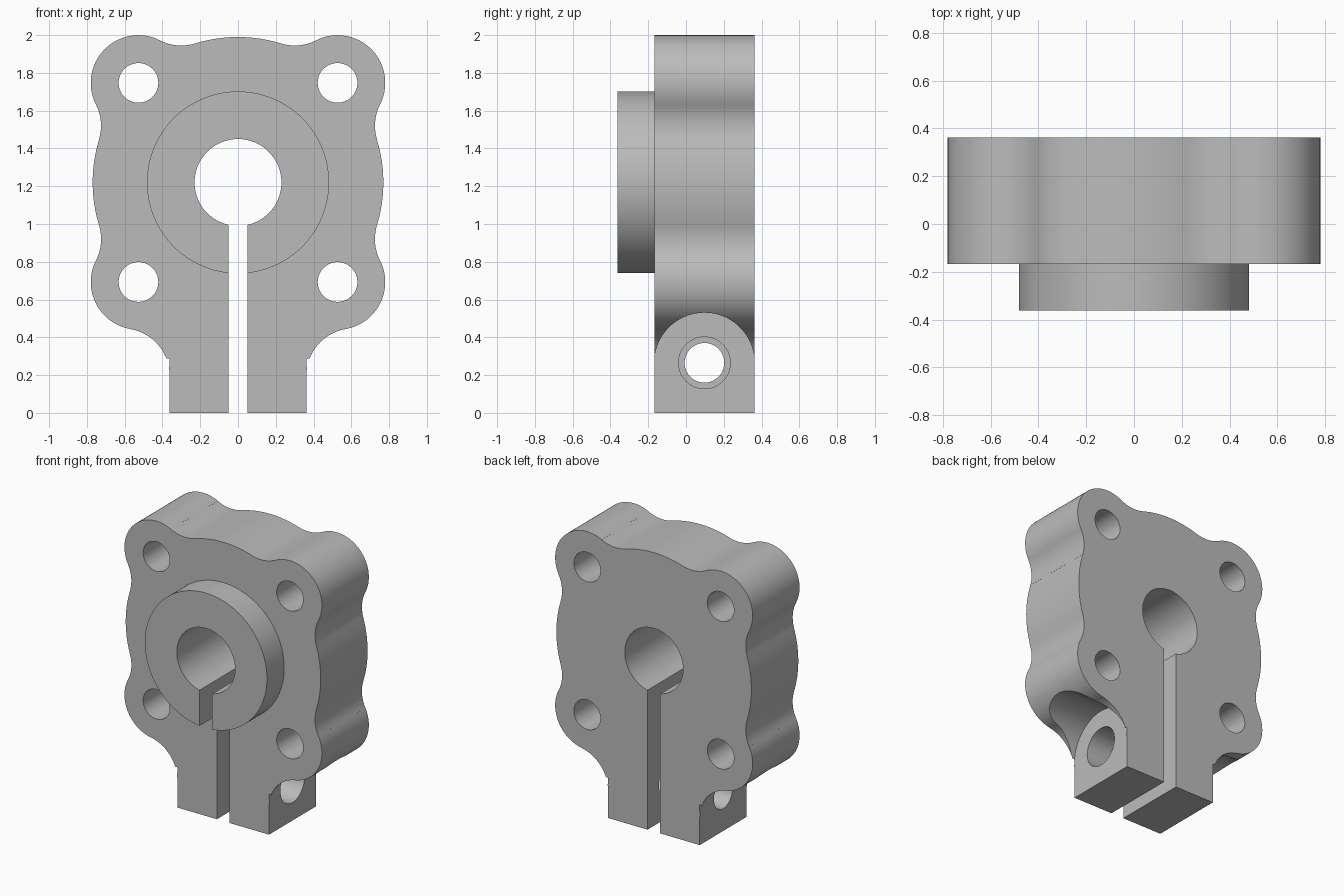
import bpy, bmesh, math
from mathutils import Vector, Matrix

if "Cube" in bpy.data.objects:
    bpy.data.objects.remove(bpy.data.objects["Cube"])

AXIS_Z = 1.22            # height of the bore axis
FRONT, BACK = -0.167, 0.362
BOSS_FRONT = -0.362
BORE, SLIT, DISK, LOBE, FILLET = 0.23, 0.05, 0.77, 0.253, 0.25
PITCH = 0.527            # bolt offset from the bore axis
FOOT = 0.362             # half width of the clamp foot
PINCH_Y, PINCH_Z = (FRONT + BACK) / 2, 0.265

metal = bpy.data.materials.new("grey metal")
metal.use_nodes = True
GREY = (0.5, 0.5, 0.5, 1)
metal.diffuse_color = GREY
metal.node_tree.nodes["Principled BSDF"].inputs["Base Color"].default_value = GREY


def arc(centre, start, end):
    """Points on the shorter arc from start to end around centre."""
    a, b = start - centre, end - centre
    a0 = math.atan2(a.y, a.x)
    sweep = (math.atan2(b.y, b.x) - a0 + math.pi) % (2 * math.pi) - math.pi
    n = max(6, int(abs(sweep) / math.radians(4)))
    return [centre + a.length * Vector((math.cos(a0 + sweep * i / n),
                                        math.sin(a0 + sweep * i / n)))
            for i in range(n + 1)]


def add_points(path, points):
    for p in points:
        if not path or (p - path[-1]).length > 1e-5:
            path.append(p)


def slit_point(radius):
    return Vector((SLIT, -math.sqrt(radius ** 2 - SLIT ** 2)))


def extrude_half(name, half, y0, y1):
    """Mirror a half profile into a closed loop and extrude it along y."""
    loop = half + [Vector((-p.x, p.y)) for p in reversed(half[1:-1])]
    bm = bmesh.new()
    face = bm.faces.new([bm.verts.new((p.x, y0, p.y + AXIS_Z)) for p in loop])
    new = bmesh.ops.extrude_face_region(bm, geom=[face])["geom"]
    bmesh.ops.translate(bm, vec=(0, y1 - y0, 0),
                        verts=[v for v in new if isinstance(v, bmesh.types.BMVert)])
    bmesh.ops.recalc_face_normals(bm, faces=bm.faces)
    return make_object(name, bm)


def make_object(name, bm):
    mesh = bpy.data.meshes.new(name)
    bm.to_mesh(mesh)
    bm.free()
    mesh.materials.append(metal)
    obj = bpy.data.objects.new(name, mesh)
    bpy.context.collection.objects.link(obj)
    return obj


def cut_cylinder(target, start, end, radius, segments=64):
    """Subtract a cylinder running between two points."""
    start, end = Vector(start), Vector(end)
    turn = (end - start).to_track_quat("Z", "Y").to_matrix().to_4x4()
    bm = bmesh.new()
    bmesh.ops.create_cone(bm, cap_ends=True, segments=segments, radius1=radius,
                          radius2=radius, depth=(end - start).length,
                          matrix=Matrix.Translation((start + end) / 2) @ turn)
    cutter = make_object("cutter", bm)
    cutter.hide_render = True
    mod = target.modifiers.new("cut", "BOOLEAN")
    mod.operation, mod.solver, mod.object = "DIFFERENCE", "EXACT", cutter
    bpy.context.view_layer.objects.active = target
    bpy.ops.object.modifier_apply(modifier=mod.name)
    bpy.data.objects.remove(cutter)


# Bore and slit edge shared by the plate and the boss
origin = Vector((0, 0))
bore_half = arc(origin, slit_point(BORE), Vector((0, BORE)))

# Plate outline: a disk and two lobes blended by tangent fillets
dip_x = 0.3
dip = math.sqrt((DISK + FILLET) ** 2 - dip_x ** 2)
foot_x = FOOT + FILLET
foot_z = -PITCH - math.sqrt((LOBE + FILLET) ** 2 - (foot_x - PITCH) ** 2)
chain = [(origin, DISK), (Vector((dip_x, dip)), FILLET),
         (Vector((PITCH, PITCH)), LOBE), (Vector((dip, dip_x)), FILLET),
         (origin, DISK), (Vector((dip, -dip_x)), FILLET),
         (Vector((PITCH, -PITCH)), LOBE), (Vector((foot_x, foot_z)), FILLET)]
tangents = [Vector((0, DISK))]
for (c1, r1), (c2, r2) in zip(chain, chain[1:]):
    tangents.append(c1.lerp(c2, r1 / (r1 + r2)))
tangents.append(Vector((FOOT, foot_z)))

plate_half = []
for (centre, _), start, end in zip(chain, tangents, tangents[1:]):
    add_points(plate_half, arc(centre, start, end))
add_points(plate_half, [Vector((FOOT, -AXIS_Z)), Vector((SLIT, -AXIS_Z))] + bore_half)
plate = extrude_half("clamp_plate", plate_half, FRONT, BACK)

# Bolt holes
for sx in (-1, 1):
    for sz in (-1, 1):
        x, z = sx * PITCH, AXIS_Z + sz * PITCH
        cut_cylinder(plate, (x, FRONT - 0.1, z), (x, BACK + 0.1, z), 0.105)

# Spot faces and pinch screw holes: clearance on the left, smaller on the right
for side, radius in ((1, 0.137), (-1, 0.105)):
    cut_cylinder(plate, (side * FOOT, PINCH_Y, PINCH_Z),
                 (side * 1.0, PINCH_Y, PINCH_Z), 0.2655, 96)
    cut_cylinder(plate, (0, PINCH_Y, PINCH_Z), (side * 0.9, PINCH_Y, PINCH_Z), radius)

# Split collar on the front
BOSS = 0.482
boss = extrude_half("front_collar",
                    arc(origin, Vector((0, BOSS)), slit_point(BOSS)) + bore_half,
                    BOSS_FRONT, FRONT)

# Smooth curved walls, sharp rims
for obj in (plate, boss):
    bpy.ops.object.select_all(action="DESELECT")
    obj.select_set(True)
    bpy.context.view_layer.objects.active = obj
    bpy.ops.object.shade_smooth_by_angle(angle=math.radians(30))
